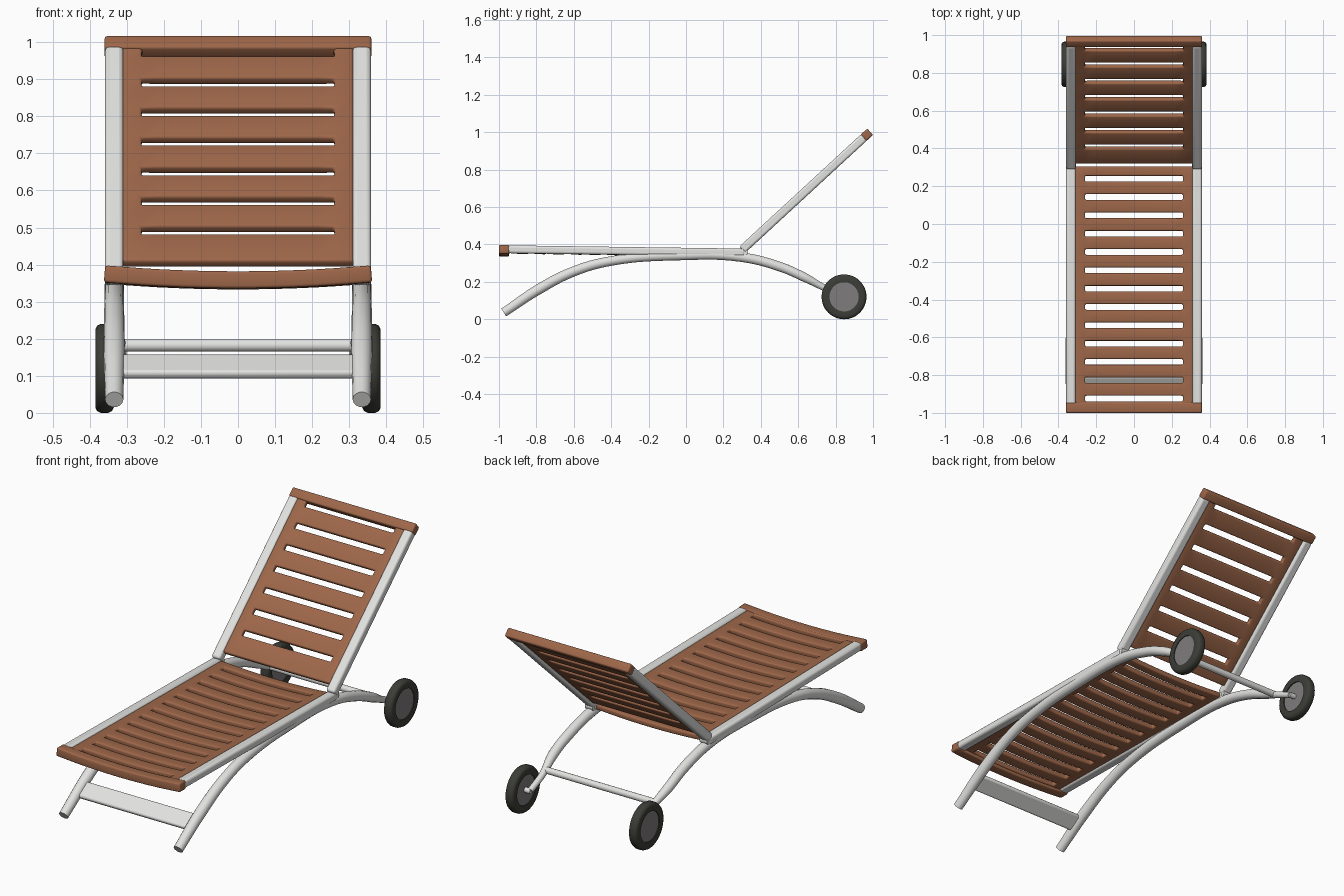
import bpy, bmesh, math
from mathutils import Matrix, Vector

if "Cube" in bpy.data.objects:
    bpy.data.objects.remove(bpy.data.objects["Cube"])


def material(name, rgb):
    m = bpy.data.materials.new(name)
    m.diffuse_color = (*rgb, 1)
    m.use_nodes = True
    m.node_tree.nodes["Principled BSDF"].inputs["Base Color"].default_value = m.diffuse_color
    return m


WOOD = material("brown wood", (0.34, 0.135, 0.067))
WHITE = material("white metal", (0.76, 0.76, 0.75))
RUBBER = material("dark rubber", (0.045, 0.047, 0.038))
GREY = material("grey hub", (0.21, 0.20, 0.20))


def finish(ob, mat, bevel=0, matrix=None):
    ob.data.materials.clear()
    ob.data.materials.append(mat)
    if matrix is not None:
        ob.matrix_world = matrix
    if bevel:
        b = ob.modifiers.new("rounding", "BEVEL")
        b.width, b.segments = bevel, 3
        b.limit_method, b.angle_limit = "ANGLE", math.radians(40)
    bpy.ops.object.select_all(action="DESELECT")
    ob.select_set(True)
    bpy.context.view_layer.objects.active = ob
    bpy.ops.object.shade_smooth_by_angle(angle=math.radians(40))
    return ob


def mesh_object(name, bm):
    bmesh.ops.recalc_face_normals(bm, faces=bm.faces)
    me = bpy.data.meshes.new(name)
    bm.to_mesh(me)
    bm.free()
    ob = bpy.data.objects.new(name, me)
    bpy.context.collection.objects.link(ob)
    return ob


def box(name, mat, center, size, bevel, matrix=Matrix()):
    bm = bmesh.new()
    bmesh.ops.create_cube(bm, size=1)
    for v in bm.verts:
        v.co = Vector([v.co[i] * size[i] + center[i] for i in range(3)])
    return finish(mesh_object(name, bm), mat, bevel, matrix)


def panel(name, half_w, s0, s1, slots, thick, sag, lift, matrix, slot_half=0.26, gap=0.03):
    """Wooden sheet in the x / s plane with a row of slots, sagging across its width."""
    inner = [-slot_half + 2 * slot_half * i / 12 for i in range(13)]
    xs = [-half_w] + inner + [half_w]
    rows = [s0] + [c + d for c in slots for d in (-gap / 2, gap / 2)] + [s1]
    bm = bmesh.new()
    grid = [[bm.verts.new((x, s, lift - sag * (1 - (x / 0.36) ** 2))) for x in xs] for s in rows]
    for r in range(len(rows) - 1):
        for c in range(len(xs) - 1):
            if r % 2 and 0 < c < len(xs) - 2:
                continue  # slot opening
            bm.faces.new((grid[r][c], grid[r][c + 1], grid[r + 1][c + 1], grid[r + 1][c]))
    bmesh.ops.delete(bm, geom=[v for v in bm.verts if not v.link_faces], context="VERTS")
    ob = mesh_object(name, bm)
    s = ob.modifiers.new("thickness", "SOLIDIFY")
    s.thickness, s.offset = thick, 0
    return finish(ob, WOOD, 0.008, matrix)


def tube(name, mat, pts, radius):
    """Smooth tube through points (x, y, z, radius factor)."""
    cu = bpy.data.curves.new(name, "CURVE")
    cu.dimensions, cu.resolution_u = "3D", 8
    cu.bevel_depth, cu.bevel_resolution, cu.use_fill_caps = radius, 5, True
    sp = cu.splines.new("BEZIER")
    sp.bezier_points.add(len(pts) - 1)
    for bp, p in zip(sp.bezier_points, pts):
        bp.co, bp.radius = p[:3], p[3]
        bp.handle_left_type = bp.handle_right_type = "AUTO"
    ob = bpy.data.objects.new(name, cu)
    bpy.context.collection.objects.link(ob)
    bpy.ops.object.select_all(action="DESELECT")
    ob.select_set(True)
    bpy.context.view_layer.objects.active = ob
    bpy.ops.object.convert(target="MESH")
    return finish(bpy.context.view_layer.objects.active, mat)


def lathe(name, mat, profile, side, center):
    """Spin a closed (radius, x) profile about the x axis."""
    bm = bmesh.new()
    n = 48
    rings = [[bm.verts.new((side * x, r * math.cos(a), r * math.sin(a))) for r, x in profile]
             for a in (2 * math.pi * i / n for i in range(n))]
    k = len(profile)
    for i in range(n):
        for j in range(k):
            a, b = rings[i], rings[(i + 1) % n]
            bm.faces.new((a[j], a[(j + 1) % k], b[(j + 1) % k], b[j]))
    bmesh.ops.remove_doubles(bm, verts=bm.verts, dist=1e-5)
    return finish(mesh_object(name, bm), mat, 0, Matrix.Translation(center))


# Local frames: x across, y along the rails, z out of the lying surface
SEAT = Matrix.Translation((0, -1, 0.375)) @ Matrix.Rotation(math.atan2(-0.018, 1.3), 4, "X")
BACK = Matrix.Translation((0, 0.315, 0.385)) @ Matrix.Rotation(math.radians(42.7), 4, "X")

# Wooden seat and backrest with their end bars
panel("seat_slats", 0.312, 0.04, 1.305, [0.076 + 0.097 * i for i in range(13)],
      0.028, 0.016, 0.006, SEAT)
panel("seat_end_bar", 0.36, 0, 0.055, [], 0.046, 0.016, 0, SEAT)
panel("back_slats", 0.312, 0.02, 0.885, [0.142 + 0.118 * i for i in range(7)],
      0.028, 0.0, 0.004, BACK)
panel("back_end_bar", 0.36, 0.862, 0.911, [], 0.046, 0, 0, BACK)

# Side view path of a leg: y, z, thickness factor
LEG = [(-0.975, 0.036, 0.95), (-0.78, 0.165, 1.1), (-0.6, 0.256, 1.05), (-0.41, 0.31, 1),
       (-0.03, 0.341, 1), (0.29, 0.333, 1), (0.5, 0.282, 1), (0.63, 0.226, 0.95),
       (0.74, 0.168, 0.65), (0.845, 0.12, 0.6)]
TYRE = [(0.078, 0.338), (0.105, 0.335), (0.115, 0.34), (0.12, 0.35), (0.12, 0.37),
        (0.115, 0.38), (0.105, 0.385), (0.078, 0.382)]
HUB = [(0, 0.343), (0.08, 0.343), (0.08, 0.378), (0, 0.378)]

for side, label in ((1, "right"), (-1, "left")):
    # Metal side rails
    box("seat_rail_" + label, WHITE, (side * 0.334, 0.68, 0), (0.05, 1.27, 0.042), 0.012, SEAT)
    box("back_rail_" + label, WHITE, (side * 0.334, 0.425, 0), (0.05, 0.89, 0.046), 0.012, BACK)
    # Arched leg narrowing towards the wheel
    tube("leg_" + label, WHITE,
         [(side * (0.334 - (0.016 if y > 0.7 else 0)), y, z, f) for y, z, f in LEG], 0.026)
    # Wheel, hub and axle
    lathe("tyre_" + label, RUBBER, TYRE, side, (0, 0.845, 0.12))
    lathe("hub_" + label, GREY, HUB, side, (0, 0.845, 0.12))
    tube("axle_" + label, WHITE, [(side * 0.31, 0.845, 0.12, 1), (side * 0.345, 0.845, 0.12, 1)], 0.014)
    # Hinge between seat and backrest
    tube("hinge_" + label, WHITE, [(side * 0.312, 0.312, 0.362, 1), (side * 0.356, 0.312, 0.362, 1)], 0.021)

# Cross members between the legs
box("front_cross_plate", WHITE, (0, 0, 0), (0.64, 0.09, 0.026), 0.01,
    Matrix.Translation((0, -0.84, 0.125)) @ Matrix.Rotation(math.radians(34), 4, "X"))
tube("rear_cross_bar", WHITE, [(-0.32, 0.715, 0.182, 1), (0.32, 0.715, 0.182, 1)], 0.017)
